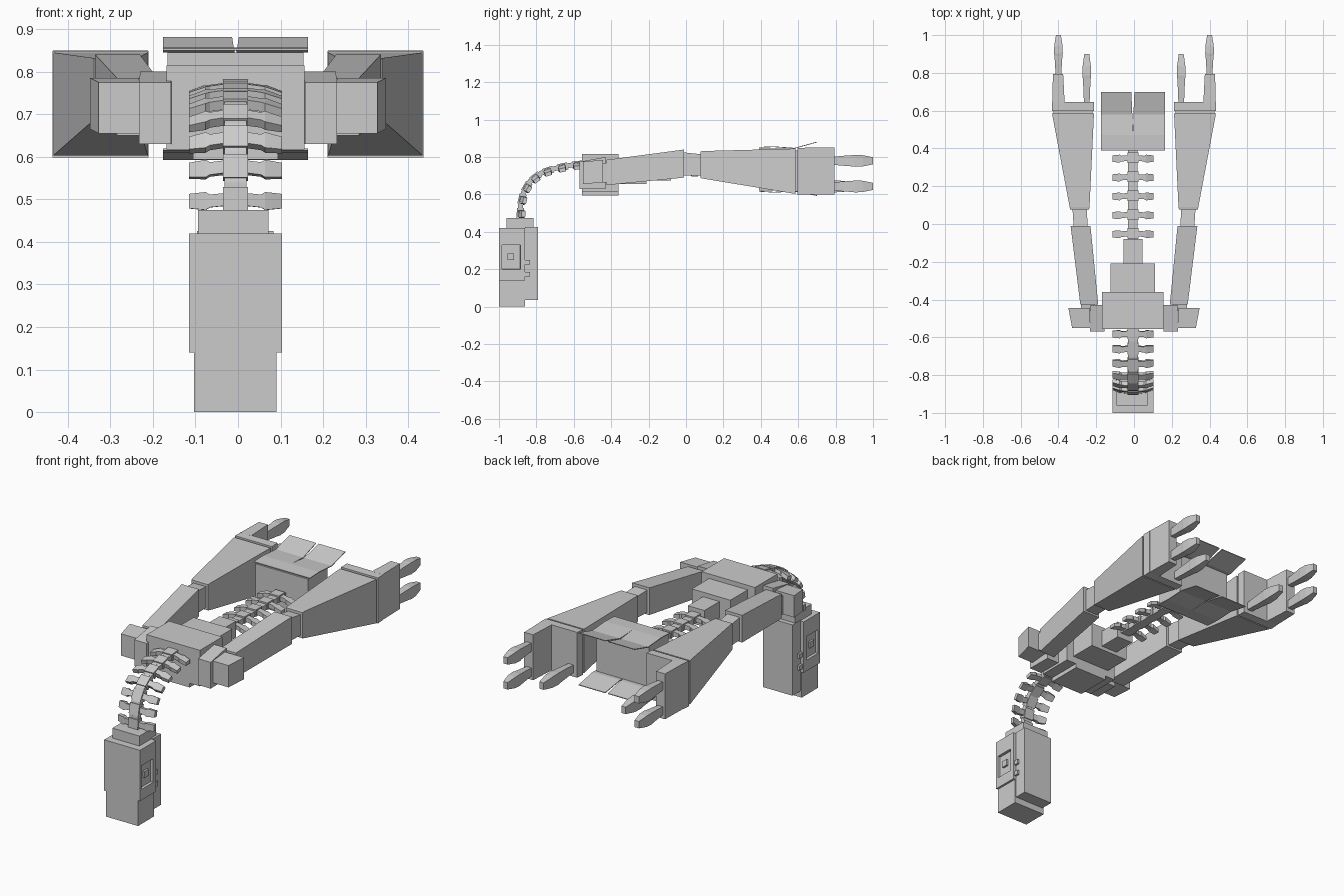
import bpy, bmesh, math
from mathutils import Matrix, Vector

cube = bpy.data.objects.get("Cube")
if cube:
    bpy.data.objects.remove(cube)

grey = bpy.data.materials.new("light grey")
grey.use_nodes = True
grey.diffuse_color = (0.6, 0.6, 0.6, 1)
grey.node_tree.nodes["Principled BSDF"].inputs["Base Color"].default_value = (0.6, 0.6, 0.6, 1)

CX = -0.006  # centre line of head, spine and trunk


def finish(name, bm):
    bmesh.ops.recalc_face_normals(bm, faces=bm.faces)
    mesh = bpy.data.meshes.new(name)
    bm.to_mesh(mesh)
    bm.free()
    mesh.materials.append(grey)
    obj = bpy.data.objects.new(name, mesh)
    bpy.context.collection.objects.link(obj)
    return obj


def add_loft(bm, sections, matrix=Matrix()):
    """Rectangular sections along y: (y, centre x, width, low z, high z)."""
    rings = []
    for y, x, w, low, high in sections:
        corners = ((x - w / 2, low), (x + w / 2, low), (x + w / 2, high), (x - w / 2, high))
        rings.append([bm.verts.new(matrix @ Vector((a, y, b))) for a, b in corners])
    for r, s in zip(rings, rings[1:]):
        for i in range(4):
            j = (i + 1) % 4
            bm.faces.new((r[i], r[j], s[j], s[i]))
    bm.faces.new(rings[0])
    bm.faces.new(rings[-1])


def loft(name, sections):
    bm = bmesh.new()
    add_loft(bm, sections)
    return finish(name, bm)


def box(name, x, w, y0, y1, z0, z1):
    return loft(name, [(y0, x, w, z0, z1), (y1, x, w, z0, z1)])


def mirrored(name, sections):
    for side, s in (("left", 1), ("right", -1)):
        loft(side + "_" + name, [(y, x * s, w, a, b) for y, x, w, a, b in sections])


# Head: face block with recessed ear panels, jaw, rear block and collar
bm = bmesh.new()
add_loft(bm, [(-1, CX, 0.218, 0.14, 0.42), (-0.86, CX, 0.218, 0.14, 0.42)])
bmesh.ops.recalc_face_normals(bm, faces=bm.faces)
sides = [f for f in bm.faces if abs(f.normal.x) > 0.9]
bmesh.ops.inset_individual(bm, faces=sides, thickness=0.02)
for f in sides:
    mid = f.calc_center_median()
    for v in f.verts:
        v.co.y = -0.985 if v.co.y < mid.y else -0.885
        v.co.z = 0.2 if v.co.z < mid.z else 0.33
bmesh.ops.inset_individual(bm, faces=sides, thickness=0.002, depth=-0.014)
finish("head_front", bm)
box("jaw", CX, 0.194, -1, -0.86, 0, 0.14)
box("head_rear", CX, 0.18, -0.86, -0.79, 0.035, 0.425)
box("neck_collar", CX - 0.005, 0.165, -0.96, -0.815, 0.42, 0.475)
for s, side in ((1, "left"), (-1, "right")):
    box(side + "_ear_stud", CX + s * 0.098, 0.016, -0.955, -0.92, 0.25, 0.285)
    for i, z in enumerate((0.16, 0.225)):
        box(f"{side}_head_clip_{i}", CX + s * 0.092, 0.02, -0.86, -0.835, z, z + 0.025)


# Spine: segmented column with winged vertebrae
def vertebra(name, y, z, angle):
    m = Matrix.Translation((CX, y, z)) @ Matrix.Rotation(angle, 4, 'X')
    bm = bmesh.new()
    add_loft(bm, [(-0.028, 0, 0.058, -0.02, 0.018), (0.028, 0, 0.058, -0.02, 0.018)], m)
    for s in (1, -1):
        turn = m @ Matrix.Rotation(-s * math.pi / 2, 4, 'Z')
        add_loft(bm, [(0.02, 0, 0.03, -0.012, 0.012),
                      (0.06, s * 0.004, 0.03, -0.016, 0.007),
                      (0.07, s * 0.004, 0.042, -0.018, 0.006),
                      (0.109, s * 0.004, 0.034, -0.028, -0.008)], turn)
    finish(name, bm)


neck = [(-0.888, 0.46), (-0.886, 0.54), (-0.87, 0.61), (-0.835, 0.67),
        (-0.775, 0.715), (-0.7, 0.74), (-0.62, 0.757), (-0.54, 0.765)]
for i, (a, b) in enumerate(zip(neck, neck[1:])):
    dy, dz = b[0] - a[0], b[1] - a[1]
    angle, length = math.atan2(dz, dy), math.hypot(dy, dz)
    mid = ((a[0] + b[0]) / 2, (a[1] + b[1]) / 2)
    bm = bmesh.new()
    m = Matrix.Translation((CX, *mid)) @ Matrix.Rotation(angle, 4, 'X')
    h = length / 2 + 0.003
    add_loft(bm, [(-h, 0, 0.052, -0.014, 0.012), (h, 0, 0.052, -0.014, 0.012)], m)
    finish(f"neck_segment_{i}", bm)
    vertebra(f"neck_vertebra_{i}", *mid, angle)
box("back_spine", CX, 0.05, -0.09, 0.4, 0.705, 0.735)
for i in range(5):
    vertebra(f"back_vertebra_{i}", -0.05 + i * 0.1, 0.725, 0)

# Trunk
box("chest", CX, 0.325, -0.555, -0.36, 0.617, 0.815)
box("chest_underside", CX, 0.2, -0.555, -0.36, 0.594, 0.617)
box("abdomen", CX, 0.235, -0.36, -0.21, 0.655, 0.79)
box("waist", CX, 0.1, -0.21, -0.08, 0.675, 0.765)
box("pelvis", CX, 0.32, 0.39, 0.56, 0.62, 0.845)


# Split hip plates, above and below the pelvis
def hip_plates(name, profile):
    for s in (1, -1):
        loft(f"{name}_{'left' if s > 0 else 'right'}",
             [(y, CX + s * (0.085 + g / 2), 0.17 - g, z, z + 0.004) for y, z, g in profile])


hip_plates("upper_hip_plate", [(0.39, 0.85, 0), (0.47, 0.853, 0), (0.58, 0.845, 0.003), (0.7, 0.878, 0.008)])
hip_plates("lower_hip_plate", [(0.39, 0.615, 0), (0.47, 0.61, 0), (0.58, 0.615, 0.003), (0.7, 0.592, 0.008)])

# Limbs, built on the left and repeated on the right
mirrored("shoulder_joint", [(-0.57, 0.195, 0.075, 0.63, 0.775), (-0.43, 0.19, 0.08, 0.63, 0.80)])
mirrored("shoulder_pad", [(-0.55, 0.28, 0.095, 0.655, 0.775), (-0.445, 0.29, 0.115, 0.665, 0.785)])
mirrored("shoulder_link", [(-0.46, 0.245, 0.07, 0.665, 0.765), (-0.41, 0.245, 0.07, 0.665, 0.77)])
mirrored("upper_arm", [(-0.425, 0.237, 0.095, 0.65, 0.785), (-0.01, 0.283, 0.105, 0.69, 0.84)])
mirrored("elbow", [(-0.015, 0.282, 0.075, 0.7, 0.825), (0.08, 0.288, 0.075, 0.7, 0.815)])
mirrored("forearm", [(0.078, 0.288, 0.1, 0.688, 0.83), (0.09, 0.288, 0.105, 0.685, 0.832),
                     (0.585, 0.323, 0.222, 0.603, 0.845)])
mirrored("wrist_gap", [(0.58, 0.323, 0.205, 0.615, 0.835), (0.605, 0.323, 0.205, 0.615, 0.835)])
mirrored("wrist", [(0.597, 0.323, 0.225, 0.598, 0.848), (0.645, 0.323, 0.222, 0.6, 0.85)])
mirrored("palm", [(0.64, 0.4, 0.066, 0.6, 0.85), (0.795, 0.402, 0.054, 0.6, 0.85)])


# Three fingers per hand: two outside, one inside
def finger(name, x, y, length, z):
    parts = ((0, 0.03, 0.042), (0.3, 0.036, 0.054), (0.5, 0.042, 0.06),
             (0.56, 0.046, 0.064), (0.75, 0.044, 0.06), (1, 0.026, 0.038))
    mirrored(name, [(y + t * length, x, w, z - h / 2, z + h / 2) for t, w, h in parts])


finger("upper_finger", 0.4, 0.78, 0.22, 0.78)
finger("lower_finger", 0.4, 0.78, 0.22, 0.643)
finger("thumb", 0.25, 0.64, 0.26, 0.643)
